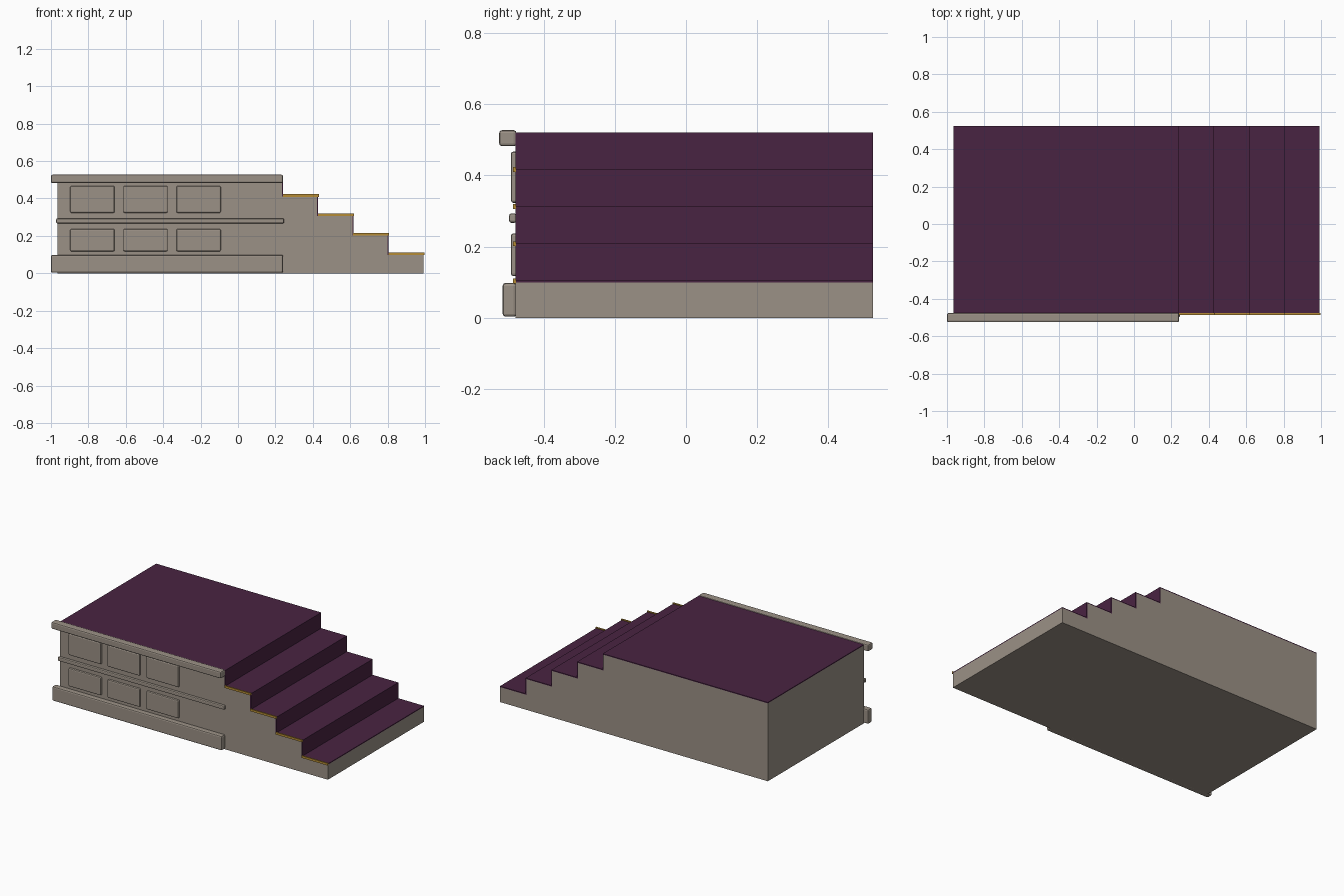
import bpy, bmesh

if "Cube" in bpy.data.objects:
    bpy.data.objects.remove(bpy.data.objects["Cube"])

def material(name, rgb):
    m = bpy.data.materials.new(name)
    m.diffuse_color = (*rgb, 1)
    m.use_nodes = True
    m.node_tree.nodes["Principled BSDF"].inputs["Base Color"].default_value = m.diffuse_color
    return m

STONE = material("warm_grey_stone", (0.33, 0.285, 0.24))
CARPET = material("plum_carpet", (0.066, 0.017, 0.054))
GOLD = material("gold_trim", (0.46, 0.26, 0.035))

Y0, Y1 = -0.479, 0.525          # front and back of the body
X0, X_TOP, RUN = -0.966, 0.241, 0.188
RISE, STEPS, T = 0.104, 4, 0.006  # step rise, step count, carpet thickness
TOP = 0.521


def finish(name, bm, mat):
    bmesh.ops.recalc_face_normals(bm, faces=bm.faces)
    me = bpy.data.meshes.new(name)
    bm.to_mesh(me)
    bm.free()
    me.materials.append(mat)
    ob = bpy.data.objects.new(name, me)
    bpy.context.collection.objects.link(ob)
    return ob


def extrude_profile(name, pts, mat):
    bm = bmesh.new()
    face = bm.faces.new([bm.verts.new((x, Y0, z)) for x, z in pts])
    geo = bmesh.ops.extrude_face_region(bm, geom=[face])["geom"]
    bmesh.ops.translate(bm, vec=(0, Y1 - Y0, 0),
                        verts=[v for v in geo if isinstance(v, bmesh.types.BMVert)])
    return finish(name, bm, mat)


def box(name, x, y, z, mat, bevel=0):
    bm = bmesh.new()
    bmesh.ops.create_cube(bm, size=1)
    for v in bm.verts:
        v.co = [(a + b) / 2 + c * (b - a) for (a, b), c in zip((x, y, z), v.co)]
    if bevel:
        bmesh.ops.bevel(bm, geom=bm.edges[:], offset=bevel, segments=2,
                        profile=0.5, affect='EDGES')
    return finish(name, bm, mat)


# Stair line, from the platform's far end down to the last nosing
def stair_line(offset):
    pts = [(X0, TOP - offset)]
    for i in range(STEPS + 1):
        x = X_TOP + RUN * i - offset
        pts.append((x, TOP - RISE * i - offset))
        if i < STEPS:
            pts.append((x, TOP - RISE * (i + 1) - offset))
    return pts

outer, inner = stair_line(0), stair_line(T)
inner[-1] = (outer[-1][0], inner[-1][1])

# Stone body and the carpet running over it
extrude_profile("stone_body", inner + [(inner[-1][0], 0), (X0, 0)], STONE)
extrude_profile("carpet", outer + inner[::-1], CARPET)

# Gold strips at the side of every tread
for i in range(STEPS):
    x, z = X_TOP + RUN * i, TOP - RISE * (i + 1)
    box(f"tread_trim_{i + 1}", (x - 0.001, x + RUN + 0.003), (Y0 - 0.007, Y0 + 0.002),
        (z - 0.008, z + 0.006), GOLD)

# Mouldings along the front
box("top_moulding", (-1, X_TOP), (-0.525, Y0 + 0.003), (0.482, 0.527), STONE, 0.008)
box("middle_moulding", (-0.972, 0.246), (-0.497, Y0 + 0.003), (0.267, 0.293), STONE, 0.006)
box("base_moulding", (-1, X_TOP), (-0.515, Y0 + 0.003), (0.003, 0.098), STONE, 0.008)

# Raised panels, two rows of three
for row, z in enumerate([(0.117, 0.237), (0.323, 0.467)]):
    for col in range(3):
        x = -0.897 + 0.284 * col
        box(f"panel_{row + 1}_{col + 1}", (x, x + 0.237), (-0.492, Y0 + 0.008), z, STONE, 0.007)
